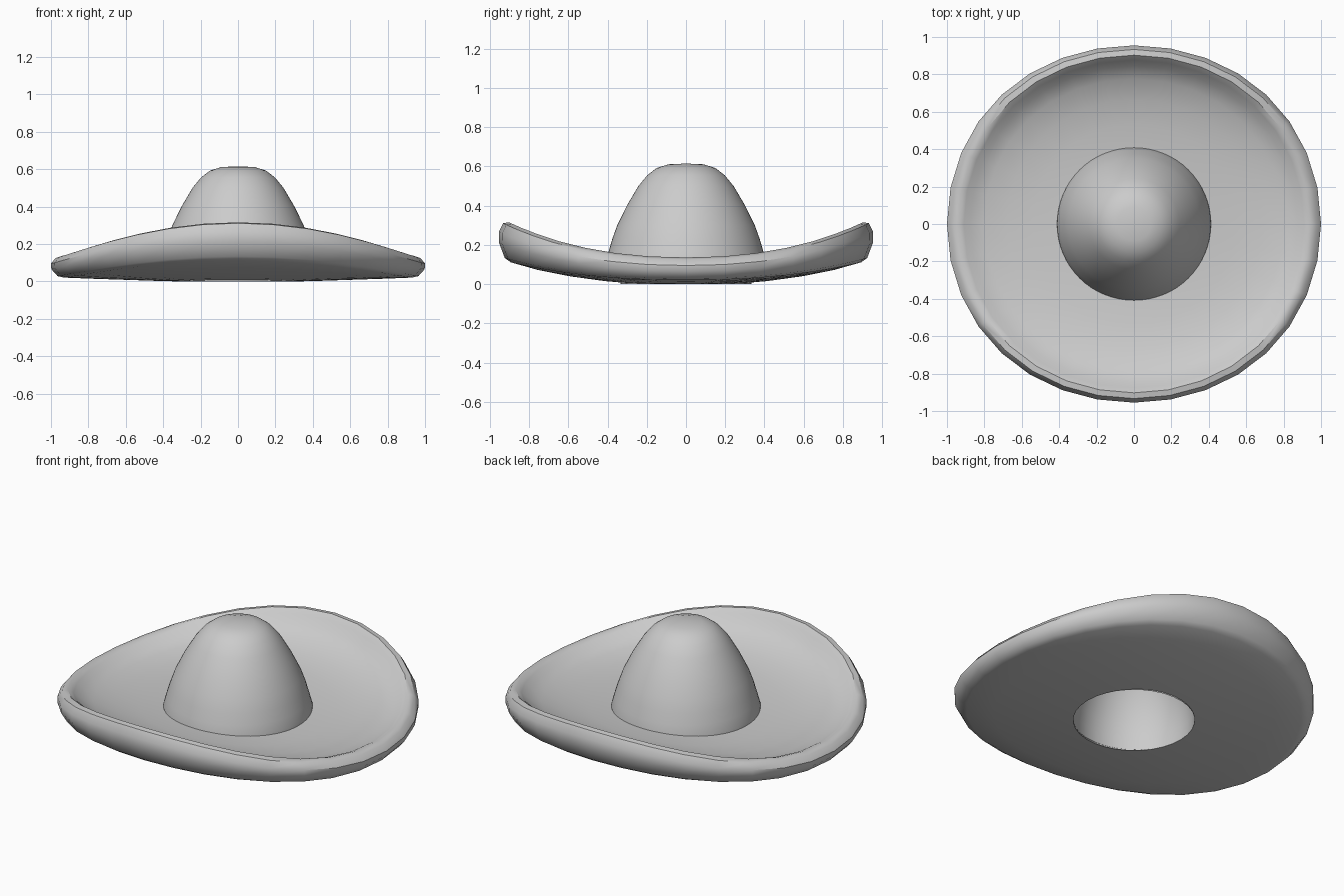
import bpy, bmesh, math

if "Cube" in bpy.data.objects:
    bpy.data.objects.remove(bpy.data.objects["Cube"])


def lathe(name, profile, segments, bend=False):
    """Revolve (radius, height) points around z into a smooth shaded object."""
    bm = bmesh.new()
    rings = []
    for r, z in profile:
        if r == 0:
            rings.append([bm.verts.new((0, 0, z))] * segments)
        else:
            rings.append([bm.verts.new((r * math.cos(2 * math.pi * i / segments),
                                        r * math.sin(2 * math.pi * i / segments), z))
                          for i in range(segments)])
    for a, b in zip(rings, rings[1:]):
        for i in range(segments):
            j = (i + 1) % segments
            bm.faces.new(list(dict.fromkeys((a[i], a[j], b[j], b[i]))))
    # curl the front and back of the brim upward
    if bend:
        for v in bm.verts:
            y = abs(v.co.y)
            v.co.z += y ** 2.2 * (0.09 + 0.85 * v.co.z)
            v.co.y *= 1 - 0.045 * y * y
    bmesh.ops.recalc_face_normals(bm, faces=bm.faces)
    mesh = bpy.data.meshes.new(name)
    bm.to_mesh(mesh)
    bm.free()
    obj = bpy.data.objects.new(name, mesh)
    bpy.context.collection.objects.link(obj)
    bpy.ops.object.select_all(action='DESELECT')
    obj.select_set(True)
    bpy.context.view_layer.objects.active = obj
    bpy.ops.object.shade_smooth_by_angle(angle=math.radians(40))
    return obj


# Brim: underside, rolled lip, dished upper side
lathe("brim", [(0.335, 0.0), (0.42, 0.002), (0.6, 0.008), (0.78, 0.014),
               (0.93, 0.02), (0.965, 0.028), (0.998, 0.065), (1.0, 0.095),
               (0.975, 0.125), (0.94, 0.136), (0.91, 0.127), (0.875, 0.107),
               (0.8, 0.092), (0.68, 0.085), (0.54, 0.085), (0.38, 0.095)],
      32, bend=True)

# Crown: hollow dome, outside then inside
lathe("crown", [(0.412, 0.085), (0.41, 0.11), (0.395, 0.165), (0.376, 0.23),
                (0.351, 0.3), (0.302, 0.4), (0.243, 0.5), (0.198, 0.555),
                (0.15, 0.592), (0.09, 0.611), (0, 0.615)], 64)
lathe("crown_lining", [(0.335, 0.0), (0.335, 0.08), (0.325, 0.165),
                       (0.295, 0.28), (0.245, 0.38), (0.19, 0.47),
                       (0.13, 0.525), (0.07, 0.548), (0, 0.555)], 32)
# lining faces the hollow inside
bpy.context.object.data.flip_normals()
